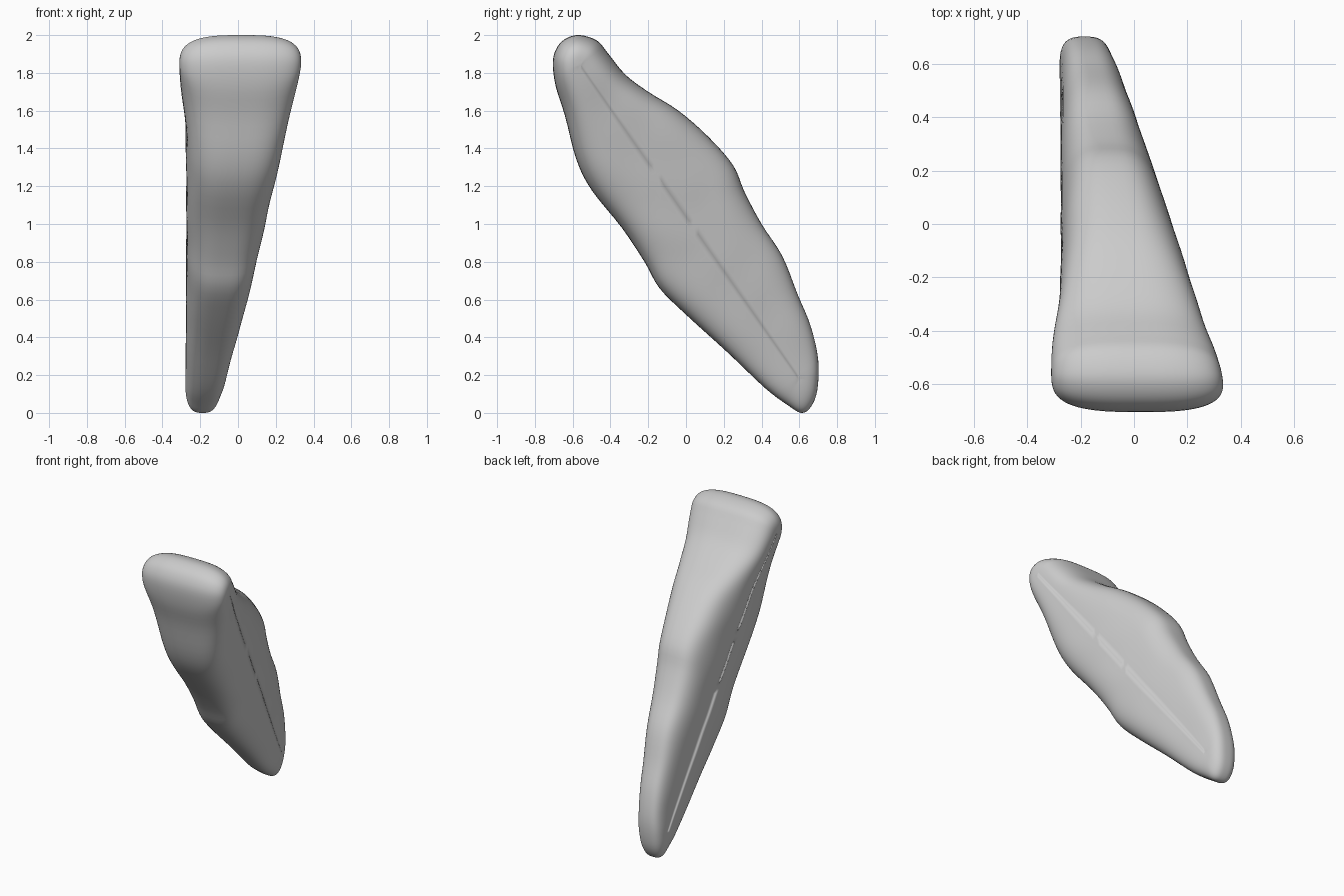
import bpy
import bmesh
from mathutils import Vector, noise

cube = bpy.data.objects.get("Cube")
if cube:
    bpy.data.objects.remove(cube, do_unlink=True)

# Side outline (y, z), clockwise from the top
OUTLINE = [Vector(p) for p in (
    (-.56, 2), (-.47, 1.97), (-.41, 1.9), (-.32, 1.79), (-.2, 1.7), (-.04, 1.6),
    (.12, 1.46), (.25, 1.31), (.31, 1.17), (.4, 1), (.51, .83), (.59, .63),
    (.66, .46), (.7, .28), (.695, .12), (.66, .03), (.61, 0), (.54, .04),
    (.42, .13), (.22, .32), (0, .52), (-.14, .66), (-.22, .8), (-.34, .98),
    (-.5, 1.18), (-.58, 1.34), (-.64, 1.57), (-.69, 1.73), (-.705, 1.86),
    (-.68, 1.94), (-.63, 1.985))]
SPINE = Vector((-.56, 1.84)), Vector((.6, .18))
STEPS, RINGS, ROUND = 4, 20, 3


def smooth_loop(pts):
    """Closed Catmull-Rom curve through the points."""
    out = []
    for i in range(len(pts)):
        a, b, c, d = (pts[(i + k) % len(pts)] for k in (-1, 0, 1, 2))
        for s in range(STEPS):
            t = s / STEPS
            out.append(b + t / 2 * (c - a + t * (2 * a - 5 * b + 4 * c - d
                                                + t * (3 * (b - c) + d - a))))
    return out


def to_spine(p):
    a, b = SPINE
    t = (p - a).dot(b - a) / (b - a).length_squared
    return a + (b - a) * min(1, max(0, t))


def side_limits(y, z):
    """Flat side on -x, tapering side on +x, both flared at the head."""
    t = min(1, max(0, (z - 1.45) / .4))
    flare = t * t * (3 - 2 * t)
    return -.275 - .035 * flare, .02 - .2 * y + .1 * z + .01 * flare


# Rounded wedge: rings shrink from the outline to the spine on each side
bm = bmesh.new()
loop = smooth_loop(OUTLINE)


def ring(f, side):
    verts = []
    for p in loop:
        y, z = p.lerp(to_spine(p), f)
        lo, hi = side_limits(y, z)
        bulge = (1 - (1 - f) ** ROUND) ** (1 / ROUND)
        x = (lo + hi) / 2 + side * bulge * (hi - lo) / 2
        x += side * bulge * .006 * noise.noise(Vector((x, y, z)) * 5)
        verts.append(bm.verts.new((x, y, z)))
    return verts


rings = [ring((1 - k / RINGS) ** 2, -1) for k in range(RINGS)]
rings += [ring((k / RINGS) ** 2, 1) for k in range(RINGS + 1)]
n = len(loop)
for r0, r1 in zip(rings, rings[1:]):
    for i in range(n):
        j = (i + 1) % n
        bm.faces.new((r0[i], r0[j], r1[j], r1[i]))
bmesh.ops.remove_doubles(bm, verts=bm.verts, dist=.0005)
# Close the two seams along the spine
bmesh.ops.holes_fill(bm, edges=[e for e in bm.edges if e.is_boundary], sides=0)
bmesh.ops.recalc_face_normals(bm, faces=bm.faces)
for _ in range(3):
    bmesh.ops.smooth_vert(bm, verts=bm.verts, factor=.3,
                          use_axis_x=True, use_axis_y=False, use_axis_z=False)

mesh = bpy.data.meshes.new("stone_wedge")
bm.to_mesh(mesh)
bm.free()
stone = bpy.data.objects.new("stone_wedge", mesh)
bpy.context.collection.objects.link(stone)
mesh.shade_smooth()

# Plain grey stone
mat = bpy.data.materials.new("stone_grey")
mat.use_nodes = True
mat.diffuse_color = (.6, .6, .6, 1)
mat.node_tree.nodes["Principled BSDF"].inputs["Base Color"].default_value = (.6, .6, .6, 1)
mesh.materials.append(mat)
